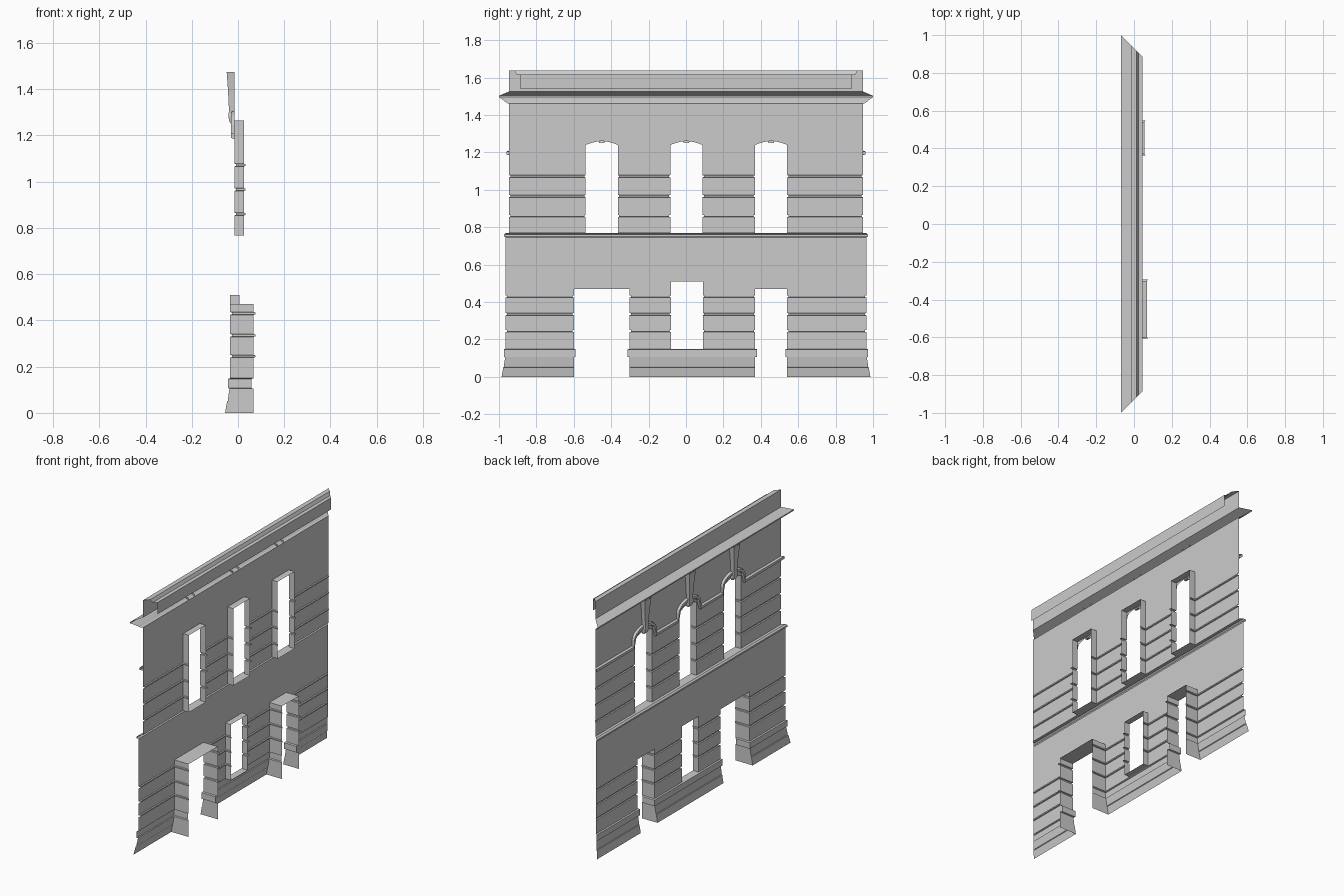
import bpy, math
from mathutils import Vector

cube = bpy.data.objects.get("Cube")
if cube:
    bpy.data.objects.remove(cube, do_unlink=True)

stone = bpy.data.materials.new("grey_stone")
stone.use_nodes = True
stone.diffuse_color = (0.6, 0.6, 0.6, 1)
stone.node_tree.nodes["Principled BSDF"].inputs["Base Color"].default_value = (0.6, 0.6, 0.6, 1)

LOWER_X, UPPER_X = -0.034, -0.016      # face planes of the two storeys
BELT_Z, HEAD_Z, SPRING_Z = 0.768, 1.265, 1.24

# Openings: y from, y to, z from, z to, depth of the reveal
LOWER_OPENINGS = [(-0.60, -0.302, -0.01, 0.47, 0.068),
                  (-0.08, 0.09, 0.15, 0.51, 0.006),
                  (0.37, 0.541, -0.01, 0.47, 0.055)]
UPPER_OPENINGS = [(c - 0.086, c + 0.086, BELT_Z, HEAD_Z, 0.025)
                  for c in (-0.45, 0.002, 0.455)]


def end_y(x):
    """Half length of the facade at depth x, following the corner mitre."""
    return 0.93 - x


def make(name, quads):
    verts, faces = [], []
    for q in quads:
        faces.append(range(len(verts), len(verts) + len(q)))
        verts.extend(q)
    mesh = bpy.data.meshes.new(name)
    mesh.from_pydata(verts, [], [tuple(f) for f in faces])
    mesh.materials.append(stone)
    obj = bpy.data.objects.new(name, mesh)
    bpy.context.collection.objects.link(obj)
    return obj


def grooves(x, heights):
    """Square joint grooves cut into a wall plane: (x, z, wrap into opening)."""
    pts = []
    for z in heights:
        pts += [(x, z - 0.006, 0), (x + 0.007, z - 0.004, -0.007),
                (x + 0.007, z + 0.004, -0.007), (x, z + 0.006, 0)]
    return pts


def split_at(profile, levels):
    out = [profile[0]]
    for a, b in zip(profile, profile[1:]):
        for z in sorted(levels):
            if a[1] + 1e-5 < z < b[1] - 1e-5:
                t = (z - a[1]) / (b[1] - a[1])
                out.append((a[0] + t * (b[0] - a[0]), z, 0))
        out.append(b)
    return out


def sweep(name, profile, openings=()):
    """Run a profile along the facade, leaving openings with moulded jambs."""
    profile = [(p + (0,))[:3] for p in profile]
    profile = split_at(profile, {z for o in openings for z in o[2:4]})
    quads = []
    for a, b in zip(profile, profile[1:]):
        mid = (a[1] + b[1]) / 2
        live = [o for o in openings if o[2] < mid < o[3]]
        edges = [[-end_y(p[0])] + [y for o in live for y in (o[0] + p[2], o[1] - p[2])]
                 + [end_y(p[0])] for p in (a, b)]
        for i in range(0, len(edges[0]), 2):
            quads.append([(a[0], edges[0][i], a[1]), (b[0], edges[1][i], b[1]),
                          (b[0], edges[1][i + 1], b[1]), (a[0], edges[0][i + 1], a[1])])
        # jambs
        for y0, y1, _, _, depth in live:
            for y, s in ((y0, 1), (y1, -1)):
                q = [(a[0], y + s * a[2], a[1]), (b[0], y + s * b[2], b[1]),
                     (depth - b[2], y + s * b[2], b[1]), (depth - a[2], y + s * a[2], a[1])]
                quads.append(q if s > 0 else q[::-1])
    # soffits and sills
    for y0, y1, z0, z1, depth in openings:
        for z in (z0, z1):
            if z > 0:
                x = LOWER_X if z < BELT_Z else UPPER_X
                q = [(x, y0, z), (depth, y0, z), (depth, y1, z), (x, y1, z)]
                quads.append(q if z == z0 else q[::-1])
    return make(name, quads)


# Plinth, sill band and rusticated ground storey
sweep("ground_storey",
      [(-0.056, 0), (-0.047, 0.05), (-0.043, 0.053), (-0.044, 0.057), (-0.037, 0.105),
       (-0.043, 0.107, 0.01), (-0.043, 0.147, 0.01), (LOWER_X, 0.15)]
      + grooves(LOWER_X, (0.245, 0.335, 0.43)) + [(LOWER_X, 0.745)],
      LOWER_OPENINGS)

# Belt between storeys
sweep("belt_course", [(LOWER_X, 0.745), (-0.044, 0.75), (-0.044, 0.76),
                      (LOWER_X, BELT_Z), (UPPER_X, BELT_Z)])

# Upper storey
sweep("upper_storey", [(UPPER_X, BELT_Z)] + grooves(UPPER_X, (0.86, 0.966, 1.072))
      + [(UPPER_X, 1.46)], UPPER_OPENINGS)

# Cornice and parapet with its stepped coping
sweep("cornice", [(UPPER_X, 1.46), (-0.03, 1.465), (-0.038, 1.472), (-0.055, 1.485),
                  (-0.07, 1.495), (-0.07, 1.503), (-0.038, 1.516), (UPPER_X, 1.525)])
sweep("parapet", [(UPPER_X, 1.525), (UPPER_X, 1.637), (0.014, 1.637), (0.024, 1.617),
                  (0.045, 1.615), (0.045, 1.54)])

# Segmental arch plates closing the head of each upper window
STEPS = 12
plates = []
for y0, y1, *_ in UPPER_OPENINGS:
    curve = []
    for i in range(STEPS + 1):
        t = i / STEPS
        curve.append((y0 + t * (y1 - y0), SPRING_Z + 0.02 * math.sin(math.pi * t)))
    for (ya, za), (yb, zb) in zip(curve, curve[1:]):
        plates.append([(UPPER_X, ya, za), (UPPER_X, ya, HEAD_Z),
                       (UPPER_X, yb, HEAD_Z), (UPPER_X, yb, zb)])
make("window_arches", plates)

# String course that rises over each window as a hood
path = [Vector((-end_y(UPPER_X), 1.197))]
for y0, y1, *_ in UPPER_OPENINGS:
    c = (y0 + y1) / 2
    path += [Vector((c - 0.115, 1.197)), Vector((c - 0.105, 1.245))]
    for i in range(1, 10):
        a = math.pi * (1 - i / 10)
        path.append(Vector((c + 0.105 * math.cos(a), 1.245 + 0.05 * math.sin(a))))
    path += [Vector((c + 0.105, 1.245)), Vector((c + 0.115, 1.197))]
path.append(Vector((end_y(UPPER_X), 1.197)))

rings = []
for i, p in enumerate(path):
    d = (path[min(i + 1, len(path) - 1)] - path[max(i - 1, 0)]).normalized()
    n = Vector((-d.y, d.x))
    ring = []
    for x, off in ((UPPER_X, -0.013), (-0.03, -0.008), (-0.03, 0.008), (UPPER_X, 0.013)):
        q = p + n * off
        if i in (0, len(path) - 1):
            q = Vector((math.copysign(end_y(x), p.x), p.y + off))
        ring.append((x, q.x, q.y))
    rings.append(ring)
make("hood_string_course", [[r[k], r[k + 1], s[k + 1], s[k]]
                            for r, s in zip(rings, rings[1:]) for k in range(3)])

# Tapered bracket over each window, ending in a curled keystone
# sections: z, front x, half width
sections = [(1.25, -0.03, 0.014), (1.262, -0.038, 0.018), (1.285, -0.042, 0.02),
            (1.305, -0.039, 0.016), (1.39, -0.043, 0.022), (1.475, -0.049, 0.032)]
for number, (y0, y1, *_) in enumerate(UPPER_OPENINGS, 1):
    c = (y0 + y1) / 2
    loops = [[(UPPER_X, c - w, z), (x, c - w, z), (x, c + w, z), (UPPER_X, c + w, z)]
             for z, x, w in sections]
    quads = [[a[k], b[k], b[k + 1], a[k + 1]]
             for a, b in zip(loops, loops[1:]) for k in range(3)]
    quads.append(loops[0])
    make(f"window_bracket_{number}", quads)
